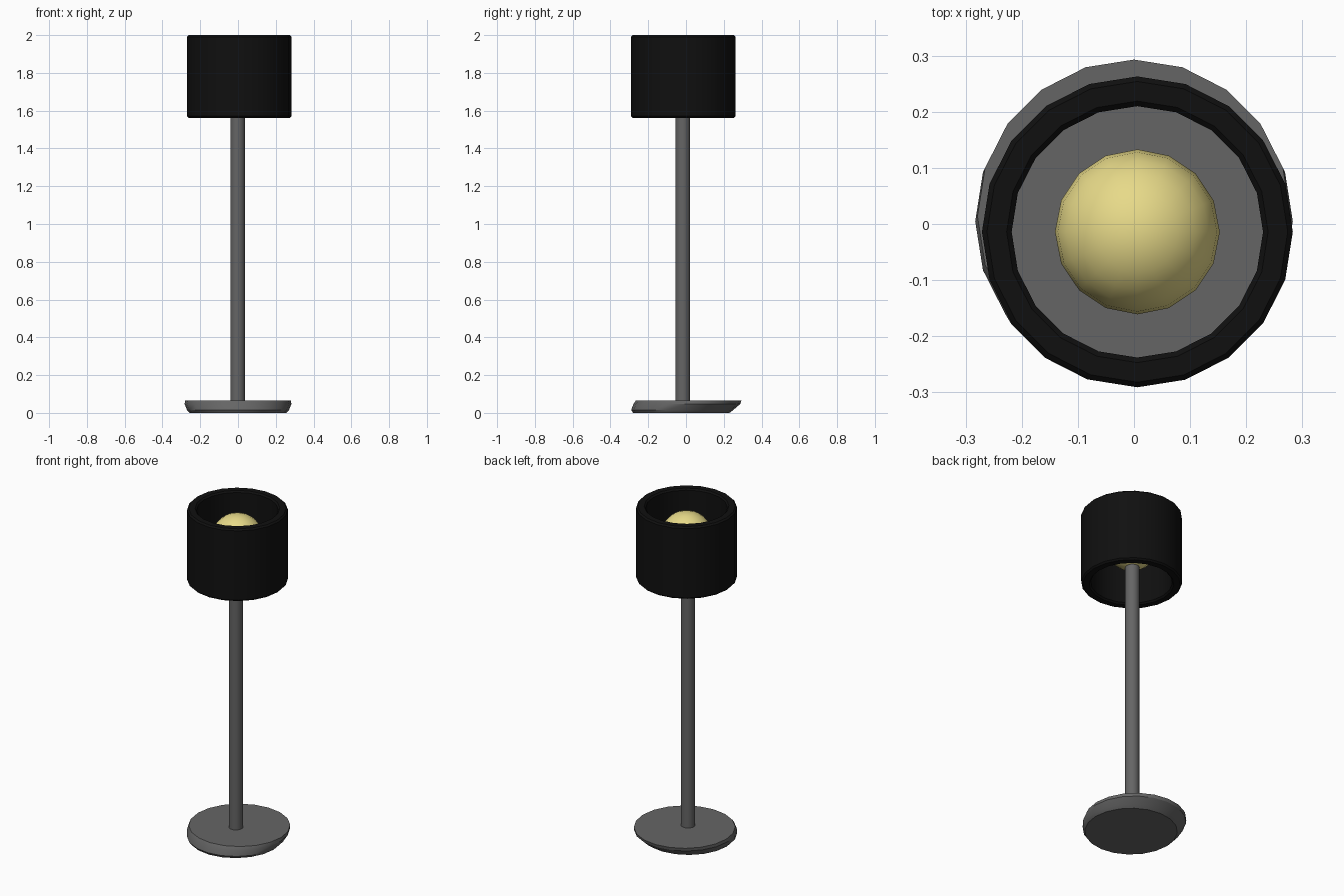
import bpy, bmesh, math

cube = bpy.data.objects.get("Cube")
if cube:
    bpy.data.objects.remove(cube)


def material(name, color, rough=0.6):
    m = bpy.data.materials.new(name)
    m.use_nodes = True
    m.diffuse_color = (*color, 1)
    bsdf = m.node_tree.nodes["Principled BSDF"]
    bsdf.inputs["Base Color"].default_value = (*color, 1)
    bsdf.inputs["Roughness"].default_value = rough
    return m


metal = material("dark grey metal", (0.13, 0.13, 0.13))
fabric = material("black fabric", (0.005, 0.005, 0.005))
glow = material("warm yellow bulb", (0.8, 0.7, 0.25))


def finish(obj, mat):
    """Assign the colour and smooth everything except sharp edges."""
    obj.data.materials.append(mat)
    bpy.ops.object.select_all(action='DESELECT')
    bpy.context.view_layer.objects.active = obj
    obj.select_set(True)
    bpy.ops.object.shade_smooth_by_angle(angle=math.radians(30))
    return obj


def ring_body(name, rings, mat, closed=False, sides=20):
    """Skin round rings given as (centre x, centre y, z, radius)."""
    bm = bmesh.new()
    loops = []
    for cx, cy, z, r in rings:
        angles = [2 * math.pi * i / sides for i in range(sides)]
        loops.append([bm.verts.new((cx + r * math.cos(a), cy + r * math.sin(a), z))
                      for a in angles])
    pairs = list(zip(loops, loops[1:]))
    if closed:
        pairs.append((loops[-1], loops[0]))
    else:
        bm.faces.new(loops[0][::-1])
        bm.faces.new(loops[-1])
    for low, high in pairs:
        for i in range(sides):
            j = (i + 1) % sides
            bm.faces.new((low[i], low[j], high[j], high[i]))
    bmesh.ops.recalc_face_normals(bm, faces=bm.faces)
    mesh = bpy.data.meshes.new(name)
    bm.to_mesh(mesh)
    bm.free()
    obj = bpy.data.objects.new(name, mesh)
    bpy.context.collection.objects.link(obj)
    return finish(obj, mat)


# Foot: a disc that leans backward, with softened rims
ring_body("base", [(0, -0.025, 0, 0.255), (0, -0.02, 0.015, 0.27),
                   (0, 0.005, 0.048, 0.283), (0, 0.014, 0.066, 0.279)], metal)

# Straight stem running up into the bulb
ring_body("stem", [(-0.002, -0.017, 0.05, 0.039),
                   (-0.002, -0.017, 1.72, 0.039)], metal)

# Open drum shade with thick walls and small bevels on every rim
X, Y, OUTER, INNER, LOW, HIGH, B = 0.006, -0.014, 0.277, 0.224, 1.562, 2.0, 0.009
profile = [(LOW, INNER + B), (LOW, OUTER - B), (LOW + B, OUTER), (HIGH - B, OUTER),
           (HIGH, OUTER - B), (HIGH, INNER + B), (HIGH - B, INNER), (LOW + B, INNER)]
ring_body("shade", [(X, Y, z, r) for z, r in profile], fabric, closed=True)

# Round bulb inside the shade
bpy.ops.mesh.primitive_uv_sphere_add(segments=16, ring_count=12, radius=0.147,
                                     location=(X, Y, 1.813))
bulb = bpy.context.object
bulb.name = "bulb"
finish(bulb, glow)
